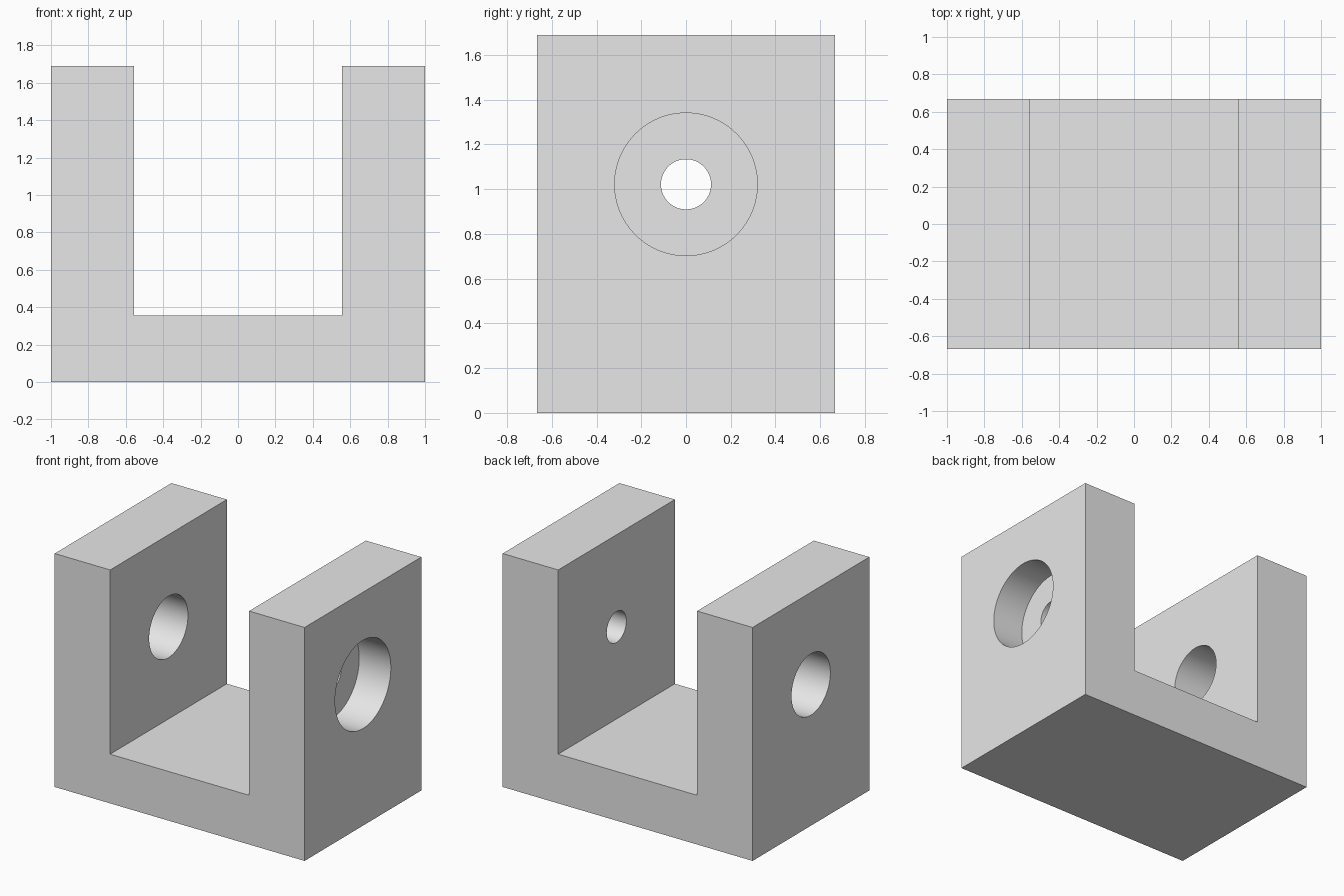
import bpy
import bmesh
import math

if "Cube" in bpy.data.objects:
    bpy.data.objects.remove(bpy.data.objects["Cube"], do_unlink=True)

# Overall sizes
HALF_W, HALF_D, HEIGHT = 1.0, 0.667, 1.689
GAP, FLOOR = 0.556, 0.356
BORE_Z = 1.022

# Single plain grey
grey = bpy.data.materials.new("plain_grey")
grey.use_nodes = True
grey.diffuse_color = (0.8, 0.8, 0.8, 1)
grey.node_tree.nodes["Principled BSDF"].inputs["Base Color"].default_value = (0.8, 0.8, 0.8, 1)


def make_bracket():
    """U-shaped profile extruded from front to back."""
    half = [(HALF_W, 0), (HALF_W, HEIGHT), (GAP, HEIGHT), (GAP, FLOOR)]
    outline = half + [(-x, z) for x, z in reversed(half)]
    bm = bmesh.new()
    face = bm.faces.new([bm.verts.new((x, -HALF_D, z)) for x, z in outline])
    ext = bmesh.ops.extrude_face_region(bm, geom=[face])
    verts = [v for v in ext["geom"] if isinstance(v, bmesh.types.BMVert)]
    bmesh.ops.translate(bm, vec=(0, 2 * HALF_D, 0), verts=verts)
    bmesh.ops.recalc_face_normals(bm, faces=bm.faces)
    mesh = bpy.data.meshes.new("clevis_bracket")
    bm.to_mesh(mesh)
    bm.free()
    mesh.materials.append(grey)
    obj = bpy.data.objects.new("clevis_bracket", mesh)
    bpy.context.collection.objects.link(obj)
    return obj


def drill(target, name, radius, x_start, x_end):
    """Cut a round hole along x between two positions."""
    bpy.ops.mesh.primitive_cylinder_add(
        vertices=96, radius=radius, depth=x_end - x_start,
        location=((x_start + x_end) / 2, 0, BORE_Z), rotation=(0, math.pi / 2, 0))
    cutter = bpy.context.object
    cutter.name = name
    cutter.hide_render = True
    cutter.data.materials.append(grey)
    mod = target.modifiers.new(name, "BOOLEAN")
    mod.operation = "DIFFERENCE"
    mod.solver = "EXACT"
    mod.object = cutter
    bpy.ops.object.select_all(action="DESELECT")
    target.select_set(True)
    bpy.context.view_layer.objects.active = target
    bpy.ops.object.modifier_apply(modifier=mod.name)
    bpy.data.objects.remove(cutter, do_unlink=True)


bracket = make_bracket()

# Plain bore through the right arm
drill(bracket, "right_bore", 0.222, -1.1, -0.4)
# Small through hole and outer counterbore in the left arm
drill(bracket, "left_through_hole", 0.112, 0.4, 1.1)
drill(bracket, "left_counterbore", 0.319, HALF_W - 0.253, 1.1)

# Smooth bore walls, sharp edges elsewhere
bpy.ops.object.shade_smooth_by_angle(angle=math.radians(30))
